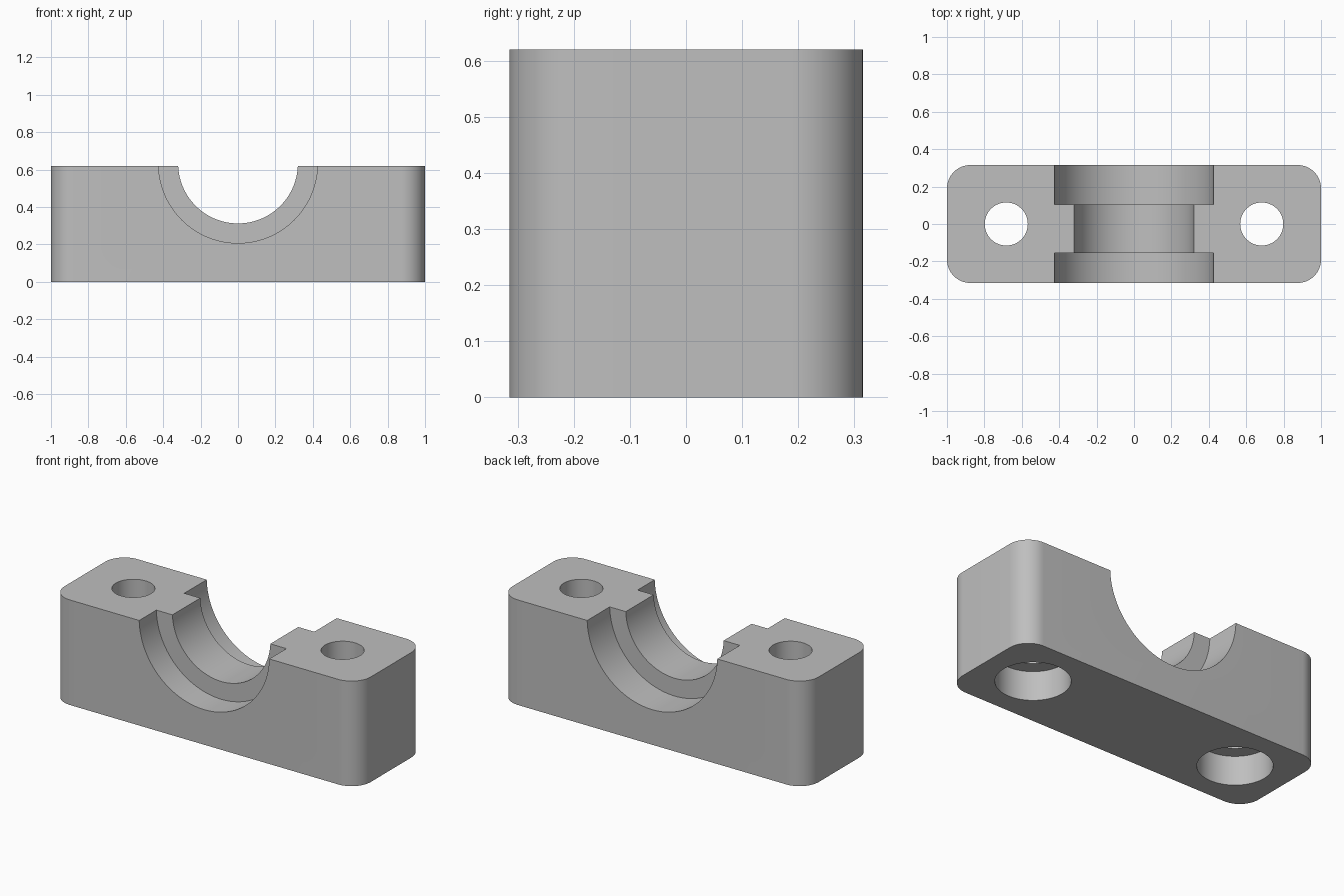
import bpy, bmesh, math
from mathutils import Matrix

cube = bpy.data.objects.get("Cube")
if cube:
    bpy.data.objects.remove(cube, do_unlink=True)

LENGTH, DEPTH, HEIGHT, CORNER = 2.0, 0.63, 0.62, 0.125

grey = bpy.data.materials.new("plain grey")
grey.use_nodes = True
colour = (0.52, 0.52, 0.52, 1)
grey.diffuse_color = colour
grey.node_tree.nodes["Principled BSDF"].inputs["Base Color"].default_value = colour


def add_object(name, bm):
    mesh = bpy.data.meshes.new(name)
    bm.to_mesh(mesh)
    bm.free()
    mesh.materials.append(grey)
    obj = bpy.data.objects.new(name, mesh)
    bpy.context.collection.objects.link(obj)
    return obj


def cylinder(name, radius, axis, start, end, centre, segments=96):
    """Cylinder along z or y between start and end; centre holds the other two coordinates."""
    middle = (start + end) / 2
    if axis == "Z":
        place = Matrix.Translation((centre[0], centre[1], middle))
    else:
        place = Matrix.Translation((centre[0], middle, centre[1])) @ Matrix.Rotation(math.pi / 2, 4, "X")
    bm = bmesh.new()
    bmesh.ops.create_cone(bm, cap_ends=True, segments=segments, radius1=radius,
                          radius2=radius, depth=end - start, matrix=place)
    return add_object(name, bm)


# Block with rounded upright corners
bm = bmesh.new()
bmesh.ops.create_cube(bm, size=1, matrix=Matrix.Translation((0, 0, HEIGHT / 2))
                      @ Matrix.Diagonal((LENGTH, DEPTH, HEIGHT, 1)))
upright = [e for e in bm.edges if abs(e.verts[0].co.z - e.verts[1].co.z) > 0.1]
bmesh.ops.bevel(bm, geom=upright, offset=CORNER, segments=16, profile=0.5, affect="EDGES")
block = add_object("bearing_block", bm)

# Cradle bore and the wider recess at each end of it
axis_point = (0, 0.632)
cutters = [
    cylinder("bore_cutter", 0.32, "Y", -0.5, 0.5, axis_point, 128),
    cylinder("front_recess_cutter", 0.425, "Y", -0.5, -0.155, axis_point, 128),
    cylinder("back_recess_cutter", 0.425, "Y", 0.105, 0.5, axis_point, 128),
]

# Bolt holes with counterbores from below
for side, x in (("right", -0.683), ("left", 0.683)):
    cutters.append(cylinder(side + "_bolt_hole_cutter", 0.115, "Z", -0.1, 0.8, (x, 0)))
    cutters.append(cylinder(side + "_counterbore_cutter", 0.198, "Z", -0.1, 0.172, (x, 0)))

for cutter in cutters:
    cut = block.modifiers.new(cutter.name, "BOOLEAN")
    cut.operation = "DIFFERENCE"
    cut.solver = "EXACT"
    cut.object = cutter

# Apply the cuts, drop the cutters and smooth the curved walls
bpy.context.view_layer.update()
result = bpy.data.meshes.new_from_object(block.evaluated_get(bpy.context.evaluated_depsgraph_get()))
block.modifiers.clear()
block.data = result
for cutter in cutters:
    bpy.data.objects.remove(cutter, do_unlink=True)

bpy.ops.object.select_all(action="DESELECT")
block.select_set(True)
bpy.context.view_layer.objects.active = block
bpy.ops.object.shade_smooth_by_angle(angle=math.radians(30))
